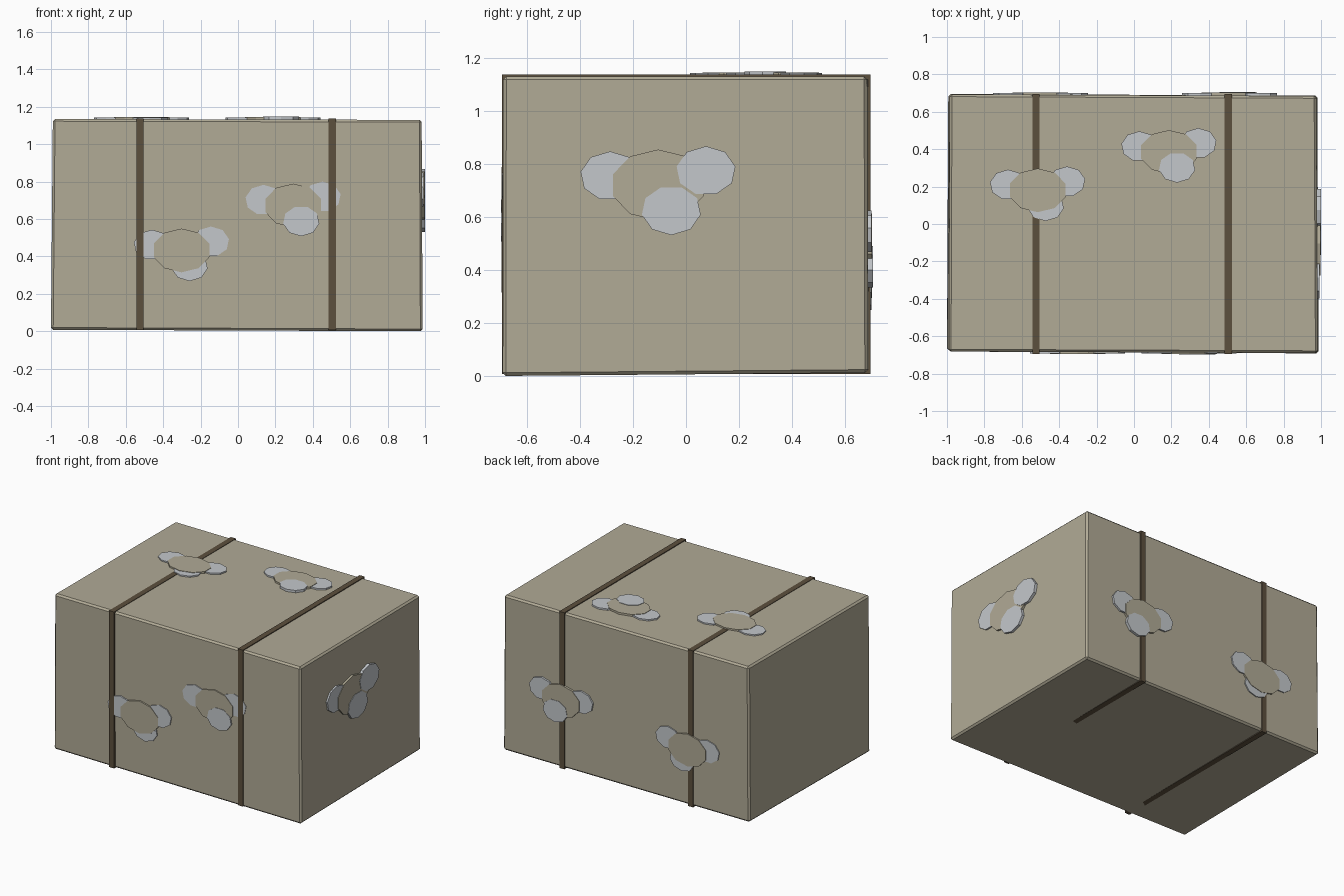
import bpy, bmesh, math
from mathutils import Vector

if "Cube" in bpy.data.objects:
    bpy.data.objects.remove(bpy.data.objects["Cube"])


def material(name, rgb):
    m = bpy.data.materials.new(name)
    m.diffuse_color = (*rgb, 1)
    m.use_nodes = True
    m.node_tree.nodes["Principled BSDF"].inputs["Base Color"].default_value = m.diffuse_color
    return m


TAN = material("tan", (0.44, 0.405, 0.305))
GREY = material("pale grey", (0.55, 0.575, 0.60))
BROWN = material("dark brown", (0.108, 0.08, 0.048))


def finish(bm, name, mat):
    bmesh.ops.recalc_face_normals(bm, faces=bm.faces)
    me = bpy.data.meshes.new(name)
    bm.to_mesh(me)
    bm.free()
    me.materials.append(mat)
    ob = bpy.data.objects.new(name, me)
    bpy.context.collection.objects.link(ob)
    return ob


# Slightly skewed crate body, keyed by the sign of each corner
corners = {
    (-1, -1, -1): (-1.0, -0.675, 0.008), (1, -1, -1): (0.987, -0.692, 0.0),
    (-1, 1, -1): (-0.993, 0.695, 0.016), (1, 1, -1): (0.98, 0.687, 0.012),
    (-1, -1, 1): (-0.99, -0.682, 1.135), (1, -1, 1): (0.982, -0.69, 1.13),
    (-1, 1, 1): (-0.985, 0.693, 1.135), (1, 1, 1): (0.975, 0.684, 1.13),
}
bm = bmesh.new()
bmesh.ops.create_cube(bm, size=2)
for v in bm.verts:
    v.co = corners[tuple(round(c) for c in v.co)]
bmesh.ops.bevel(bm, geom=list(bm.edges), offset=0.012, segments=1,
                affect='EDGES', profile=0.5)
finish(bm, "crate_body", TAN)

# Two straps wrapped around the body
for name, x in (("left_strap", -0.524), ("right_strap", 0.505)):
    bm = bmesh.new()
    bmesh.ops.create_cube(bm, size=1)
    for v in bm.verts:
        v.co = (x + v.co.x * 0.04, 0.001 + v.co.y * 1.39,
                0.572 + v.co.z * 1.13)
    finish(bm, name, BROWN)

# Faces: origin on the surface, across, up and outward directions
X, Y, Z = Vector((1, 0, 0)), Vector((0, 1, 0)), Vector((0, 0, 1))
FACES = {
    "front": (-0.68 * Y, X, Z, -Y),
    "back": (0.687 * Y, X, Z, Y),
    "top": (1.13 * Z, X, Y, Z),
    "right": (0.98 * X, Y, Z, X),
}


def disc(name, face, u, v, ru, rv, height, sides, mat, turn):
    """Flat many-sided plate lying on one face of the body."""
    o, a, b, n = FACES[face]
    bm = bmesh.new()
    rings = []
    for d in (-0.008, height):
        ring = []
        for i in range(sides):
            t = math.tau * i / sides + turn
            ring.append(bm.verts.new(o + a * (u + ru * math.cos(t))
                                     + b * (v + rv * math.sin(t)) + n * d))
        rings.append(ring)
        bm.faces.new(ring)
    for i in range(sides):
        j = (i + 1) % sides
        bm.faces.new((rings[0][i], rings[0][j], rings[1][j], rings[1][i]))
    finish(bm, name, mat)


def patch(name, face, u, v, s, low_on_top, right_on_top=False):
    """Tan centre plate with three pale lobes around it."""
    h = 0.016
    disc(name + "_centre", face, u, v, 0.156 * s, 0.117 * s, h, 10, TAN,
         math.pi / 10)
    lobes = (("left", -0.158, 0.03, False), ("right", 0.157, 0.047, right_on_top),
             ("lower", 0.043, -0.083, low_on_top))
    for side, du, dv, over in lobes:
        disc(f"{name}_{side}_lobe", face, u + du * s, v + dv * s,
             0.098 * s, 0.081 * s, h + (0.003 if over else -0.003),
             9, GREY, math.pi / 2 if side != "lower" else -math.pi / 2)


patch("front_left_patch", "front", -0.302, 0.432, 1, False)
patch("front_right_patch", "front", 0.295, 0.672, 1, True)
patch("back_left_patch", "back", -0.50, 0.412, 1, False)
patch("back_right_patch", "back", 0.51, 0.497, 1, True)
patch("top_left_patch", "top", -0.515, 0.18, 1, False)
patch("top_right_patch", "top", 0.187, 0.385, 1, True)
patch("side_patch", "right", -0.105, 0.72, 1.15, True, True)
